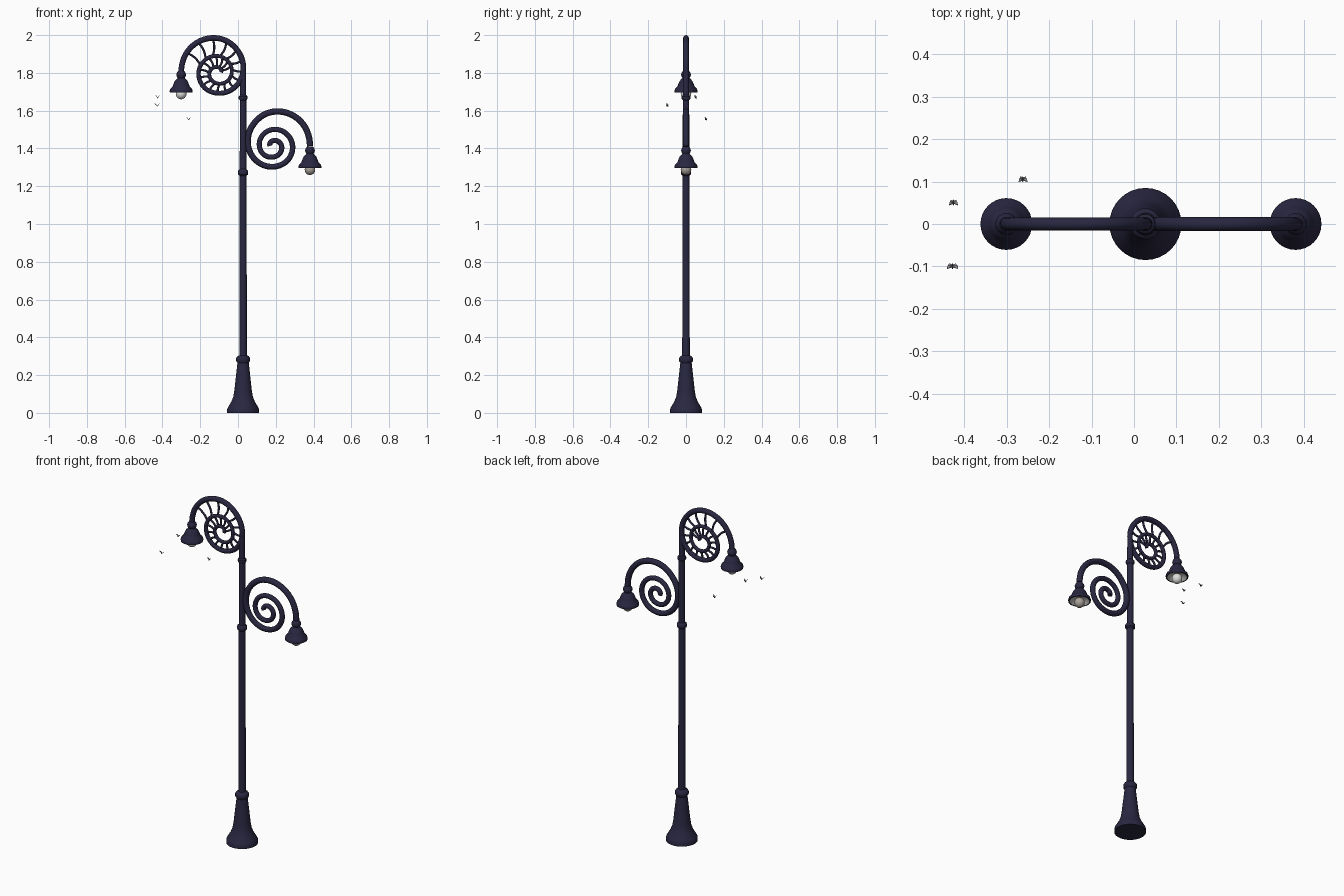
import bpy, bmesh, math
from mathutils import Vector

if "Cube" in bpy.data.objects:
    bpy.data.objects.remove(bpy.data.objects["Cube"])


def material(name, rgb):
    m = bpy.data.materials.new(name)
    m.diffuse_color = (*rgb, 1)
    m.use_nodes = True
    m.node_tree.nodes["Principled BSDF"].inputs["Base Color"].default_value = m.diffuse_color
    return m


NAVY = material("navy_iron", (0.022, 0.02, 0.052))
WHITE = material("white_glass", (0.72, 0.72, 0.71))
TAUPE = material("warm_dim_glass", (0.40, 0.36, 0.32))
SILVER = material("pale_reflector", (0.45, 0.44, 0.43))
WING = material("grey_wing", (0.30, 0.30, 0.31))
BODY = material("dark_moth_body", (0.05, 0.045, 0.05))


def finish(ob, mats, angle=40):
    for m in mats:
        ob.data.materials.append(m)
    bpy.ops.object.select_all(action='DESELECT')
    ob.select_set(True)
    bpy.context.view_layer.objects.active = ob
    bpy.ops.object.shade_smooth_by_angle(angle=math.radians(angle))
    return ob


def lathe(name, profile, loc, mats, seg=32, inner_from=None):
    """Spin (radius, z) points; rows from inner_from on use the second material."""
    bm = bmesh.new()
    rows = []
    for r, z in profile:
        if r == 0:
            rows.append([bm.verts.new((0, 0, z))] * seg)
        else:
            rows.append([bm.verts.new((r * math.cos(2 * math.pi * i / seg),
                                       r * math.sin(2 * math.pi * i / seg), z)) for i in range(seg)])
    for k in range(len(rows) - 1):
        a, b = rows[k], rows[k + 1]
        for i in range(seg):
            j = (i + 1) % seg
            f = bm.faces.new(list(dict.fromkeys((a[i], a[j], b[j], b[i]))))
            if inner_from is not None and k >= inner_from:
                f.material_index = 1
    bmesh.ops.recalc_face_normals(bm, faces=bm.faces)
    me = bpy.data.meshes.new(name)
    bm.to_mesh(me)
    bm.free()
    ob = bpy.data.objects.new(name, me)
    ob.location = loc
    bpy.context.collection.objects.link(ob)
    return finish(ob, mats)


def tubes(name, paths, res=4):
    """Round tubes along lists of (point, radius)."""
    cu = bpy.data.curves.new(name, 'CURVE')
    cu.dimensions = '3D'
    cu.bevel_depth = 1.0
    cu.bevel_resolution = res
    cu.use_fill_caps = True
    for path in paths:
        s = cu.splines.new('POLY')
        s.points.add(len(path) - 1)
        for p, (co, r) in zip(s.points, path):
            p.co = (*co, 1)
            p.radius = r
    ob = bpy.data.objects.new(name, cu)
    bpy.context.collection.objects.link(ob)
    bpy.ops.object.select_all(action='DESELECT')
    ob.select_set(True)
    bpy.context.view_layer.objects.active = ob
    bpy.ops.object.convert(target='MESH')
    return finish(bpy.context.object, [NAVY], 60)


# Spiral radius every 45 degrees, starting at the lamp end
SPIRAL = [.198, .198, .182, .152, .129, .115, .109, .109, .106, .098, .088,
          .078, .070, .064, .058, .054, .048, .038, .028, .020, .013]


def spiral_radius(deg):
    t = min(max(deg / 45, 0), len(SPIRAL) - 1.001)
    i = int(t)
    f = t - i
    p = [SPIRAL[min(max(i + k, 0), len(SPIRAL) - 1)] for k in (-1, 0, 1, 2)]
    return 0.5 * (2 * p[1] + (p[2] - p[0]) * f + (2 * p[0] - 5 * p[1] + 4 * p[2] - p[3]) * f * f
                  + (3 * p[1] - p[0] - 3 * p[2] + p[3]) * f ** 3)


def spiral_point(centre, side, deg):
    a = math.radians(deg)
    r = spiral_radius(deg)
    return Vector((centre[0] + side * r * math.cos(a), 0, centre[1] + r * math.sin(a)))


def scroll(name, centre, side, thick, thin):
    pts = []
    for d in range(0, 900, 6):
        f = min(max((d - 150) / 300, 0), 1)
        pts.append((spiral_point(centre, side, d), thick + (thin - thick) * f))
    tubes(name, [pts])


TOP, LOW = (-0.103, 1.801), (0.183, 1.412)
scroll("upper_scroll_arm", TOP, -1, .015, .010)
scroll("lower_scroll_arm", LOW, 1, .0165, .0135)

# Curved ribs joining neighbouring turns of the upper scroll
ribs = []
for d in range(32, 535, 24):
    a = spiral_point(TOP, -1, d)
    b = spiral_point(TOP, -1, d + 350)
    n = Vector((-(b - a).z, 0, (b - a).x)) * 0.10
    ribs.append([(a.lerp(b, t / 6) + n * math.sin(math.pi * t / 6), .0058) for t in range(7)])
tubes("scroll_ribs", ribs, 2)

# Post with flared foot and collars
lathe("post", [(0, 0), (.085, 0), (.085, .018), (.080, .030), (.062, .060), (.052, .085),
               (.046, .12), (.030, .265), (.037, .275), (.037, .290), (.030, .300), (.020, .305),
               (.0185, 1.255), (.026, 1.262), (.027, 1.272), (.026, 1.282), (.018, 1.290),
               (.017, 1.655), (.023, 1.662), (.024, 1.668), (.023, 1.676), (.0165, 1.682),
               (.015, 1.81), (0, 1.812)], (.027, 0, 0), [NAVY])

# Lamps: shade with pale inside, and a round bulb
SHADE = [(0, .004), (.016, .004), (.023, -.006), (.026, -.016), (.024, -.026), (.019, -.034),
         (.025, -.040), (.034, -.050), (.040, -.064), (.046, -.080), (.058, -.092), (.061, -.102),
         (.060, -.110), (.054, -.110), (.046, -.095), (.034, -.084), (0, -.080)]
for label, x, z, glass in (("upper", TOP[0] - .198, 1.807, WHITE), ("lower", LOW[0] + .198, 1.406, TAUPE)):
    lathe(label + "_lamp_shade", SHADE, (x, 0, z), [NAVY, SILVER], inner_from=13)
    bulb = [(.028 * math.sin(math.pi * i / 12) if 0 < i < 12 else 0,
             -.118 + .029 * math.cos(math.pi * i / 12)) for i in range(13)]
    lathe(label + "_bulb", bulb, (x, 0, z), [glass], 24)

# Moths fluttering near the upper lamp
for i, (x, y, z, span) in enumerate(((-.426, .05, 1.668, .010), (-.428, -.10, 1.625, .013),
                                     (-.262, .105, 1.552, .010))):
    bm = bmesh.new()
    for s in (-1, 1):
        front = [(0, -.002, 0), (s * span, -.006, .014), (s * span * .9, .002, .011), (0, .002, 0)]
        rear = [(0, .001, 0), (s * span * .8, .002, .009), (s * span * .6, .007, .005), (0, .004, 0)]
        for quad in (front, rear):
            bm.faces.new([bm.verts.new(p) for p in quad])
    me = bpy.data.meshes.new("moth_wings")
    bm.to_mesh(me)
    bm.free()
    wings = bpy.data.objects.new("moth_wings_%d" % (i + 1), me)
    wings.location = (x, y, z)
    bpy.context.collection.objects.link(wings)
    mod = wings.modifiers.new("thickness", 'SOLIDIFY')
    mod.thickness = .001
    finish(wings, [WING], 20)
    body = lathe("moth_body_%d" % (i + 1),
                 [(0, -.008), (.0018, -.005), (.0024, 0), (.0018, .004), (0, .007)],
                 (x, y, z), [BODY], 8)
    body.rotation_euler = (math.radians(75), 0, 0)
